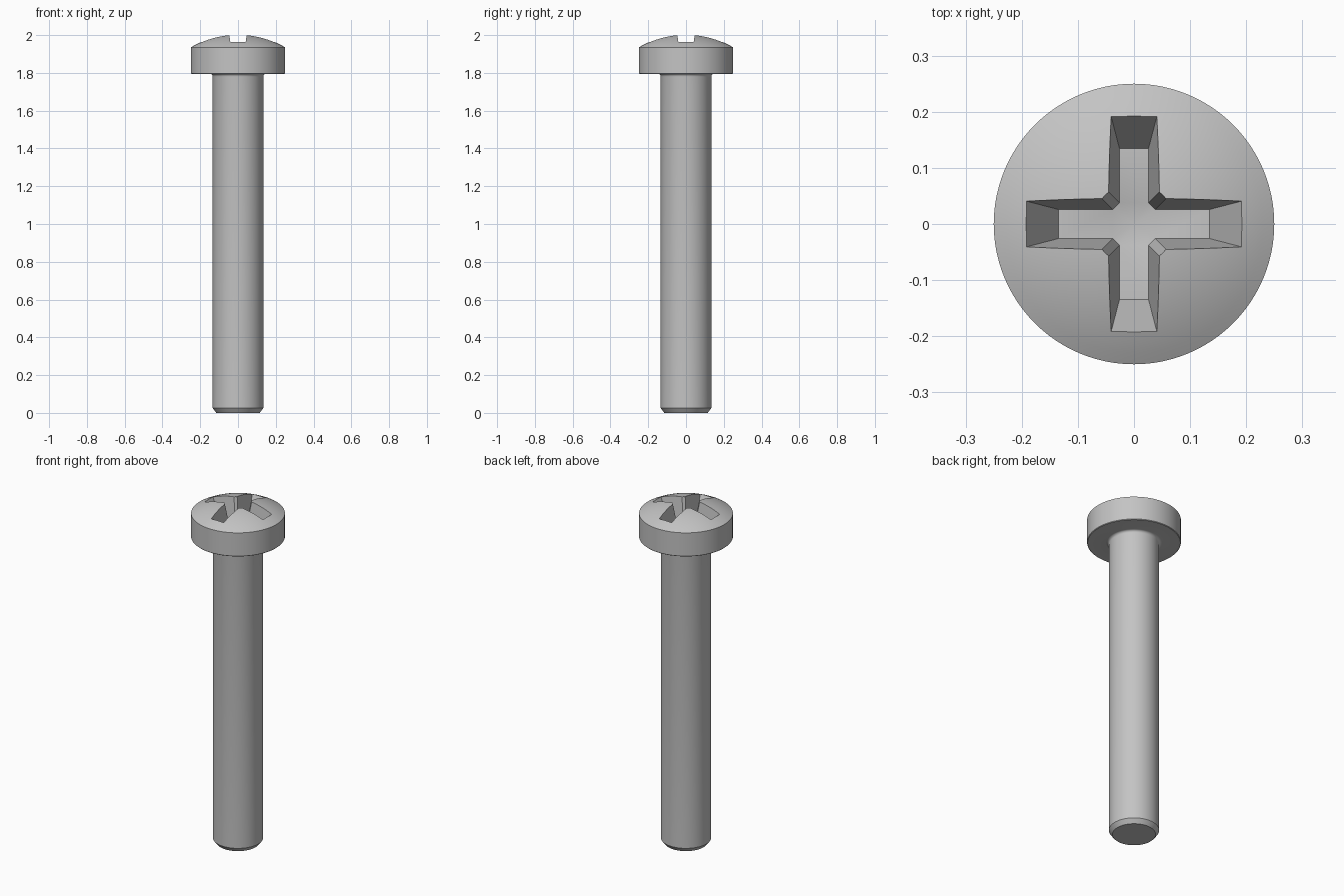
import bpy, bmesh, math

cube = bpy.data.objects.get("Cube")
if cube:
    bpy.data.objects.remove(cube, do_unlink=True)

SEGMENTS = 96
HEAD_R, SHAFT_R = 0.25, 0.134
HEAD_BOTTOM, HEAD_RIM, DOME_RISE = 1.795, 1.935, 0.0685

steel = bpy.data.materials.new("grey steel")
steel.use_nodes = True
grey = (0.55, 0.55, 0.55, 1)
steel.diffuse_color = grey
steel.node_tree.nodes["Principled BSDF"].inputs["Base Color"].default_value = grey


def make_object(name, bm):
    bmesh.ops.recalc_face_normals(bm, faces=bm.faces)
    mesh = bpy.data.meshes.new(name)
    bm.to_mesh(mesh)
    bm.free()
    mesh.materials.append(steel)
    obj = bpy.data.objects.new(name, mesh)
    bpy.context.collection.objects.link(obj)
    return obj


def lathe(name, profile):
    """Turn a list of (radius, height) points round the z axis."""
    bm = bmesh.new()
    verts = [bm.verts.new((r, 0, z)) for r, z in profile]
    edges = [bm.edges.new(pair) for pair in zip(verts, verts[1:])]
    bmesh.ops.spin(bm, geom=verts + edges, cent=(0, 0, 0), axis=(0, 0, 1),
                   angle=2 * math.pi, steps=SEGMENTS)
    bmesh.ops.remove_doubles(bm, verts=bm.verts, dist=0.0001)
    return make_object(name, bm)


# Screw body: chamfered tip, shaft, small fillet, flat-sided head and domed top
fillet = 0.015
profile = [(0, 0), (0.115, 0), (SHAFT_R, 0.025)]
for i in range(6):
    a = math.radians(18 * i)
    profile.append((SHAFT_R + fillet * (1 - math.cos(a)),
                    HEAD_BOTTOM - fillet * (1 - math.sin(a))))
profile += [(HEAD_R - 0.003, HEAD_BOTTOM), (HEAD_R, HEAD_BOTTOM + 0.003)]
sphere_r = (HEAD_R ** 2 + DOME_RISE ** 2) / (2 * DOME_RISE)
centre_z = HEAD_RIM + DOME_RISE - sphere_r
dome_steps = 12
for i in range(dome_steps + 1):
    r = HEAD_R * (1 - i / dome_steps)
    profile.append((r, centre_z + math.sqrt(sphere_r ** 2 - r ** 2)))
screw = lathe("screw", profile)

# Cross recess cutter: tapered arms with chamfered inner corners
FLOOR, TOP, CORNER = 1.85, 2.05, 0.012


def cross_ring(bm, z):
    rise = z - FLOOR
    half = 0.026 + 0.13 * rise
    reach = 0.135 + 0.5 * rise
    inner = half + CORNER
    arm = [(inner, -half), (reach, -half), (reach, half), (inner, half)]
    ring = []
    for quarter in range(4):
        c, s = ((1, 0), (0, 1), (-1, 0), (0, -1))[quarter]
        ring += [bm.verts.new((x * c - y * s, x * s + y * c, z)) for x, y in arm]
    return ring


bm = bmesh.new()
low, high = cross_ring(bm, FLOOR), cross_ring(bm, TOP)
count = len(low)
for i in range(count):
    j = (i + 1) % count
    bm.faces.new((low[i], low[j], high[j], high[i]))
bm.faces.new(high)
# Flat arm floors and a shallow conical centre
tip = bm.verts.new((0, 0, FLOOR - 0.015))
for i in range(0, count, 4):
    bm.faces.new(low[i:i + 4])
    bm.faces.new((low[i], low[i + 3], tip))
    bm.faces.new((low[i + 3], low[(i + 4) % count], tip))
cutter = make_object("recess_cutter", bm)
cutter.hide_render = True

# Cut the recess and shade smooth with sharp edges kept
cut = screw.modifiers.new("cross recess", "BOOLEAN")
cut.operation = "DIFFERENCE"
cut.solver = "EXACT"
cut.object = cutter
bpy.ops.object.select_all(action="DESELECT")
screw.select_set(True)
bpy.context.view_layer.objects.active = screw
bpy.ops.object.modifier_apply(modifier=cut.name)
bpy.data.objects.remove(cutter, do_unlink=True)
bpy.ops.object.shade_smooth_by_angle(angle=math.radians(30))
